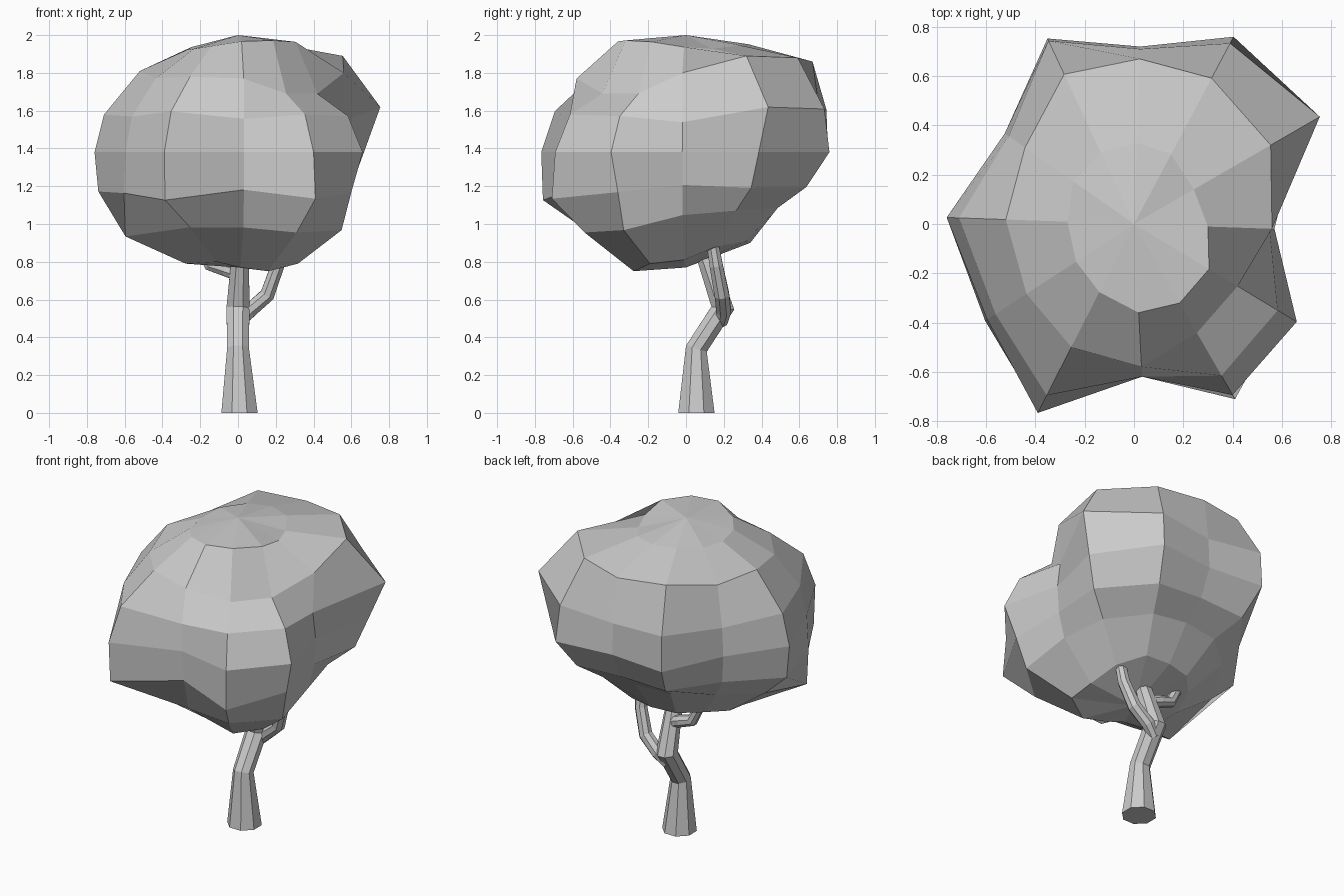
import bpy, bmesh
from math import sin, cos, pi, radians
from mathutils import Vector

if "Cube" in bpy.data.objects:
    bpy.data.objects.remove(bpy.data.objects["Cube"])


def finish(bm, name):
    bmesh.ops.recalc_face_normals(bm, faces=bm.faces)
    mesh = bpy.data.meshes.new(name)
    bm.to_mesh(mesh)
    bm.free()
    obj = bpy.data.objects.new(name, mesh)
    bpy.context.collection.objects.link(obj)


def skin(bm, rings):
    for a, b in zip(rings, rings[1:]):
        n = len(a)
        for i in range(n):
            j = (i + 1) % n
            bm.faces.new((a[i], a[j], b[j], b[i]))


def limb(name, path, sides):
    """Faceted tube along (x, y, z, radius) points, with level first ring."""
    bm = bmesh.new()
    pts = [Vector(p[:3]) for p in path]
    rings = []
    for i, p in enumerate(path):
        before = (pts[i] - pts[i - 1]).normalized() if i else Vector()
        after = (pts[i + 1] - pts[i]).normalized() if i < len(pts) - 1 else Vector()
        axis = Vector((0, 0, 1)) if p[2] == 0 else (before + after).normalized()
        turn = Vector((0, 0, 1)).rotation_difference(axis)
        rings.append([bm.verts.new(pts[i] + turn @ Vector((
            p[3] * cos(2 * pi * (k + .5) / sides),
            p[3] * sin(2 * pi * (k + .5) / sides), 0))) for k in range(sides)])
    skin(bm, rings)
    bm.faces.new(rings[0])
    bm.faces.new(rings[-1])
    finish(bm, name)


# Trunk and two side branches
limb("trunk", [(0.008, .055, 0, .104), (0, .055, .34, .062),
               (0, .195, .555, .066), (.01, .115, .79, .052), (.01, .08, .88, .045)], 8)
limb("right_branch", [(0, .185, .48, .036), (.06, .2, .54, .042),
                      (.155, .19, .625, .042), (.21, .16, .78, .038), (.22, .14, .9, .034)], 8)
limb("left_branch", [(.01, .14, .73, .038), (-.07, .15, .76, .038),
                     (-.15, .15, .785, .036), (-.2, .15, .88, .03)], 8)

# Lumpy canopy: each ring has a height, a tilt of height with radius,
# a lean of height with y, and radii
angles = [-2, 30, 62, 88, 115, 145, 178, 213, 243, 273, 300, 329]
shoulder = [1.80, 1.89, 1.88, 1.86, 1.87, 1.80, 1.81, 1.77, 1.78, 1.77, 1.69, 1.69]
underside = [.81, .88, .91, .90, .89, .88, .84, .79, .80, .77, .75, .79]
layers = [
    (1.945, .5, 0, [.30, .28, .32, .33, .32, .30, .27, .28, .31, .36, .37, .355]),
    (shoulder, 0, 0, [.56, .64, .67, .67, .67, .54, .52, .52, .56, .58, .51, .49]),
    (1.58, .25, 0, [.55, .87, .83, .71, .82, .62, .71, .67, .78, .62, .71, .68]),
    (1.38, 0, 0, [.57, .77, .86, .72, .83, .64, .76, .71, .86, .62, .80, .77]),
    (1.18, -.2, .03, [.56, .69, .72, .64, .70, .62, .74, .72, .85, .60, .82, .70]),
    (1.03, -.4, .1, [.52, .53, .55, .50, .52, .52, .58, .71, .56, .55, .62, .64]),
    (underside, 0, 0, [.32, .31, .36, .34, .34, .32, .32, .33, .25, .25, .32, .37]),
]
bm = bmesh.new()
rings = []
for z, tilt, lean, radii in layers:
    mean = sum(radii) / len(radii)
    heights = z if isinstance(z, list) else [z] * 12
    ring = []
    for a, r, h in zip(angles, radii, heights):
        x, y = r * cos(radians(a)), r * sin(radians(a))
        ring.append(bm.verts.new((x, y, h + tilt * (r - mean) + lean * y)))
    rings.append(ring)
skin(bm, rings)
for ring, z in ((rings[0], 2.0), (rings[-1], .77)):
    pole = bm.verts.new((0, 0, z))
    for i in range(12):
        bm.faces.new((ring[i], ring[(i + 1) % 12], pole))
finish(bm, "canopy")
